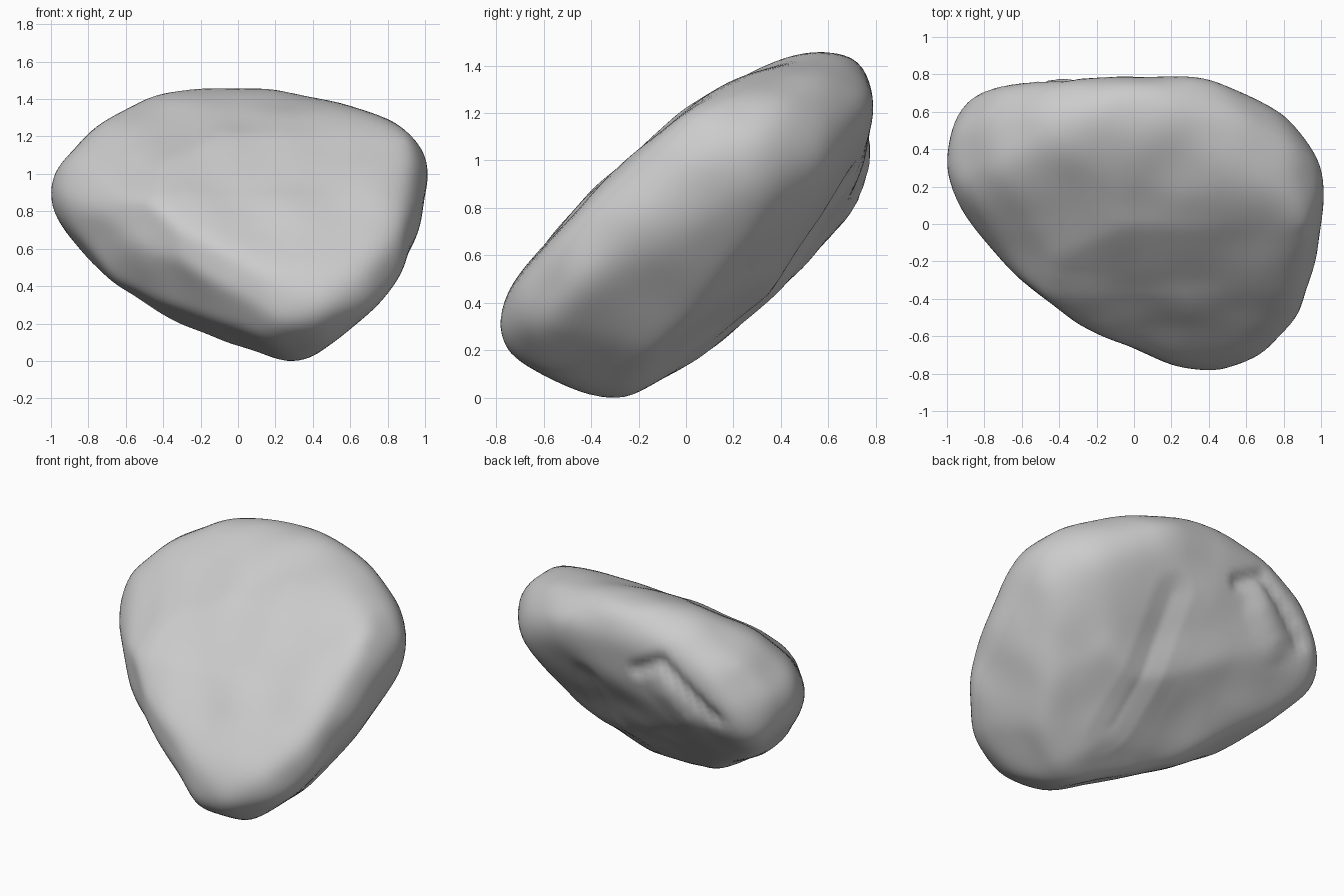
import bpy
import bmesh
from math import radians, sin, cos
from mathutils import Vector, noise

cube = bpy.data.objects.get("Cube")
if cube:
    bpy.data.objects.remove(cube, do_unlink=True)

WEAR = 0.023  # extra stone that the smoothing wears away
cuts = []     # (outward normal, distance from the rock's centre)


def carve(azimuth, elevation, outline):
    """Turn a clockwise outline, in hundredths, into cutting planes along one direction."""
    a, e = radians(azimuth), radians(elevation)
    toward = Vector((cos(a) * cos(e), sin(a) * cos(e), sin(e)))
    across = Vector((-sin(a), cos(a), 0))
    upward = toward.cross(across)
    points = [Vector(p) / 100 for p in outline]
    for start, end in zip(points, points[1:] + points[:1]):
        edge = end - start
        normal = Vector((-edge.y, edge.x)).normalized()
        reach = max(p.dot(normal) for p in points)
        cuts.append((across * normal.x + upward * normal.y, reach + WEAR))


def chip(normal, through):
    """Add one broad facet passing through a point."""
    normal = Vector(normal).normalized()
    cuts.append((normal, normal.dot(Vector(through)) + WEAR))


def dent(point, path, width):
    """Strength, 0 to 1, of a mark along a path on the back, measured across x and z."""
    gaps = []
    spot = point.xz
    for start, end in zip(path, path[1:]):
        along = end - start
        t = min(1, max(0, (spot - start).dot(along) / along.length_squared))
        gaps.append((spot - start - along * t).length)
    return max(0, 1 - min(gaps) / width)


# Broad outline along the depth
carve(-90, 0, [(-100, 17), (-97, 29), (-80, 47), (-60, 62), (-40, 70), (-15, 73),
               (20, 71), (60, 62), (85, 53), (97, 40), (100, 27), (95, 2), (87, -23),
               (80, -36), (40, -68), (23, -73), (10, -70), (-40, -45), (-83, -17), (-95, 2)])
# Leaning slab profile along the width
carve(0, 0, [(-79, -39), (-70, -23), (-37, 14), (0, 47), (20, 59), (50, 72), (62, 73),
             (72, 69), (78, 52), (73, 30), (66, 5), (40, -23), (12, -48),
             (-10, -65), (-35, -73), (-55, -67), (-75, -51)])
# Plan outline
carve(-90, 90, [(-100, 30), (-95, 55), (-85, 67), (-75, 72), (-10, 78), (40, 76),
                (60, 69), (85, 53), (98, 30), (100, 10), (95, -20), (87, -45),
                (70, -66), (45, -78), (20, -74), (-30, -51), (-60, -28), (-90, 0)])
# Oblique outlines
carve(-60, 25, [(12, 95), (38, 90), (77, 66), (95, 44), (101, 23), (100, 7), (74, -32),
                (38, -72), (16, -85), (0, -90), (-20, -81), (-45, -45), (-63, -8),
                (-73, 23), (-75, 38), (-69, 58), (-48, 76), (-14, 91)])
carve(120, 25, [(-74, 63), (-46, 60), (9, 40), (45, 26), (66, 10), (75, -8), (70, -24),
                (50, -45), (18, -55), (-22, -46), (-65, -17), (-97, 15),
                (-102, 38), (-98, 51), (-89, 60)])
carve(60, -25, [(4, 93), (40, 89), (71, 73), (95, 50), (107, 26), (110, 10), (104, -11),
                (92, -26), (28, -51), (-45, -72), (-70, -68), (-91, -48),
                (-100, -26), (-97, 7), (-85, 47), (-70, 73), (-42, 88)])
# Lower front facet, and the steeper back facet
chip((-0.6, -0.63, -0.5), (-0.43, -0.46, -0.08))
chip((0.12, 0.83, -0.54), (0.53, 0.39, -0.15))

# Rock body: a dense sphere pulled in to the nearest cut, then worn smooth
bm = bmesh.new()
bmesh.ops.create_icosphere(bm, subdivisions=6, radius=1)
for v in bm.verts:
    ray = v.co.normalized()
    facing = ((n.dot(ray), reach) for n, reach in cuts)
    v.co = ray * min(reach / d for d, reach in facing if d > 0.01)
for _ in range(10):
    bmesh.ops.smooth_vert(bm, verts=bm.verts, factor=0.5,
                          use_axis_x=True, use_axis_y=True, use_axis_z=True)

# Bent crack on the back with a ledge beneath it, a shallow hollow down the
# underside, and gentle lumps everywhere
crack = [Vector(p) for p in ((-0.17, 0.36), (-0.36, 0.47), (-0.71, 0.16))]
ledge = [Vector(p) for p in ((-0.38, 0.26), (-0.52, 0.12))]
hollow = [Vector(p) for p in ((0.25, 0.16), (0.25, -0.5))]
bm.normal_update()
moves = []
for v in bm.verts:
    shift = 0.012 * noise.noise(v.co * 3.5)
    if v.normal.y > 0.3:
        shift -= 0.035 * dent(v.co, crack, 0.07)
        shift += 0.025 * dent(v.co, ledge, 0.14)
        shift -= 0.02 * dent(v.co, hollow, 0.13)
    moves.append(v.normal * shift)
for v, move in zip(bm.verts, moves):
    v.co += move

# Rest the rock on the ground
bottom = min(v.co.z for v in bm.verts)
bmesh.ops.translate(bm, verts=bm.verts, vec=(0, 0, -bottom))

mesh = bpy.data.meshes.new("rock")
bm.to_mesh(mesh)
bm.free()
rock = bpy.data.objects.new("rock", mesh)
bpy.context.collection.objects.link(rock)

# Plain stone grey
stone = bpy.data.materials.new("stone_grey")
stone.use_nodes = True
grey = (0.6, 0.6, 0.6, 1)
stone.diffuse_color = grey
stone.node_tree.nodes["Principled BSDF"].inputs["Base Color"].default_value = grey
mesh.materials.append(stone)
mesh.polygons.foreach_set("use_smooth", [True] * len(mesh.polygons))
